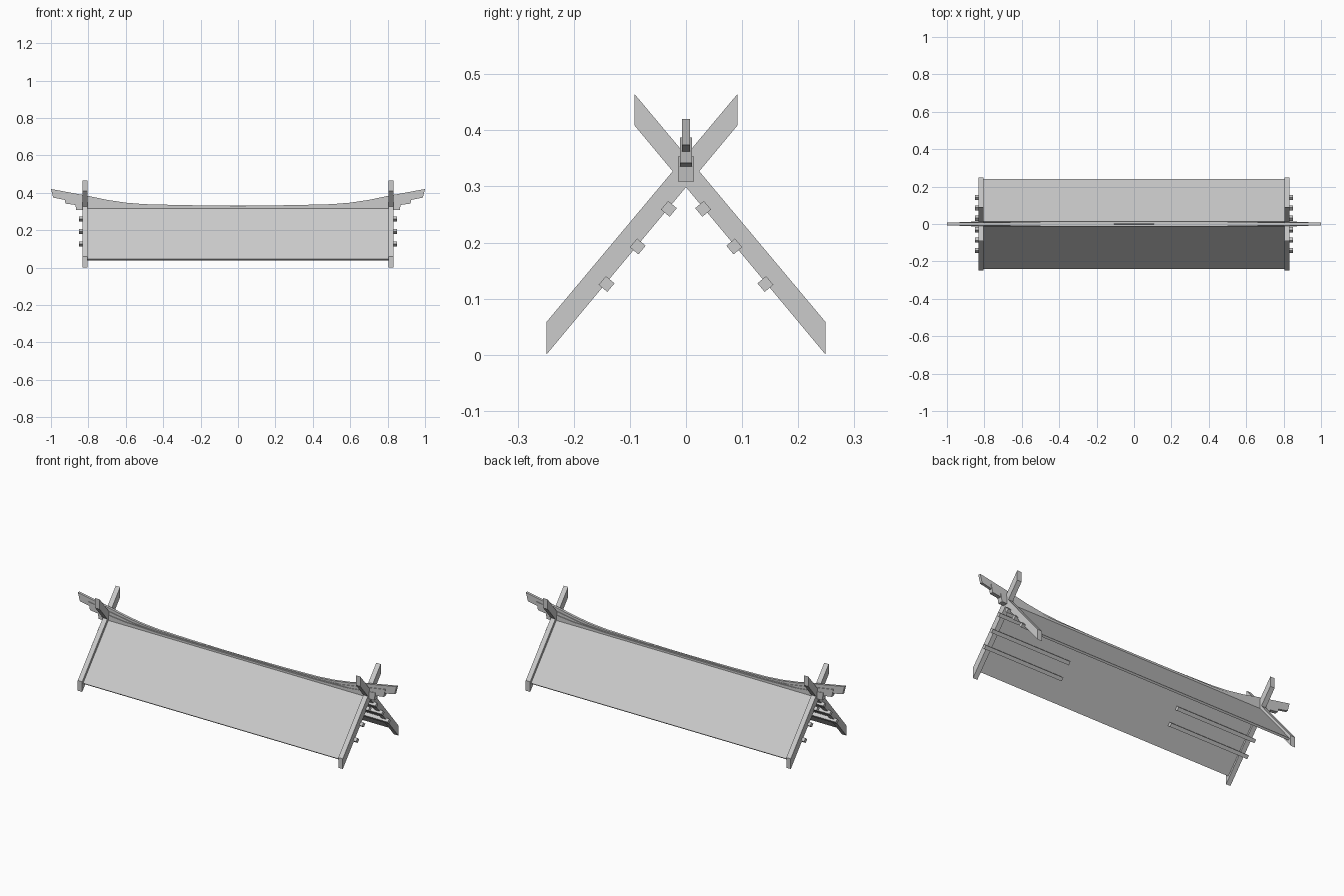
import bpy, bmesh
from math import atan
from mathutils import Matrix, Vector

cube = bpy.data.objects.get("Cube")
if cube:
    bpy.data.objects.remove(cube)

# Single plain grey material
grey = bpy.data.materials.new("light_grey")
grey.use_nodes = True
colour = (0.6, 0.6, 0.6, 1)
grey.diffuse_color = colour
grey.node_tree.nodes["Principled BSDF"].inputs["Base Color"].default_value = colour

SLOPE = 1.19
PITCH = atan(SLOPE)
APEX = 0.333


def prism(name, outline, offset):
    """Extrude a closed 3D outline along an offset vector."""
    bm = bmesh.new()
    face = bm.faces.new([bm.verts.new(p) for p in outline])
    moved = bmesh.ops.extrude_face_region(bm, geom=[face])["geom"]
    verts = [v for v in moved if isinstance(v, bmesh.types.BMVert)]
    bmesh.ops.translate(bm, verts=verts, vec=Vector(offset))
    bmesh.ops.recalc_face_normals(bm, faces=bm.faces)
    mesh = bpy.data.meshes.new(name)
    bm.to_mesh(mesh)
    bm.free()
    mesh.materials.append(grey)
    obj = bpy.data.objects.new(name, mesh)
    bpy.context.collection.objects.link(obj)
    return obj


for side, sy in (("front", -1), ("back", 1)):
    # Sloping roof panel with a square-cut eave
    drop, inset = 0.008, 0.009
    eave = APEX - SLOPE * 0.241
    section = [(0, APEX), (0.241, eave),
               (0.241 - inset, eave - drop), (0, APEX - 0.0187)]
    prism(side + "_roof_panel", [(-0.805, sy * y, z) for y, z in section], (1.61, 0, 0))

    for end, sx in (("left", 1), ("right", -1)):
        # Crossed gable board running past the ridge
        board = [(0.249, 0.0), (0.249, 0.058), (-0.092, 0.465), (-0.092, 0.409)]
        prism(f"{side}_{end}_gable_board",
              [(sx * 0.804, sy * y, z) for y, z in board], (sx * 0.028, 0, 0))

        # Square rods under the roof panel
        for i in range(3):
            centre = Vector((0, sy * (0.0305 + 0.0555 * i), 0.26 - 0.067 * i))
            turn = Matrix.Rotation(-sy * PITCH, 3, "X")
            square = [centre + turn @ Vector((0, a * 0.01, b * 0.01))
                      for a, b in ((-1, -1), (1, -1), (1, 1), (-1, 1))]
            for p in square:
                p.x = sx * 0.35
            prism(f"{side}_{end}_rod_{i + 1}", square, (sx * 0.5, 0, 0))


def ridge_beam(name, top, bottom, half_width):
    """Beam whose top and bottom edges mirror about the middle."""
    edge = [(-x, z) for x, z in reversed(top)] + top[1:]
    under = list(reversed(bottom)) + [(-x, z) for x, z in bottom[1:]]
    prism(name, [(x, -half_width, z) for x, z in edge + under],
          (0, 2 * half_width, 0))


# Stacked ridge beams, each lower one shorter and thicker
ridge_beam("upper_ridge_beam",
           [(0, 0.330), (0.3, 0.334), (0.5, 0.339), (0.6, 0.347),
            (0.7, 0.362), (0.8, 0.383), (1, 0.42)],
           [(0, 0.312), (0.6, 0.312), (0.8, 0.337), (0.988, 0.374)], 0.0073)
ridge_beam("middle_ridge_beam",
           [(0, 0.325), (0.5, 0.331), (0.65, 0.34), (0.8, 0.365), (0.932, 0.387)],
           [(0, 0.311), (0.65, 0.311), (0.8, 0.326), (0.922, 0.342)], 0.0105)
ridge_beam("lower_ridge_beam",
           [(0, 0.327), (0.5, 0.329), (0.7, 0.335), (0.872, 0.353)],
           [(0, 0.306), (0.7, 0.306), (0.865, 0.309)], 0.0142)
